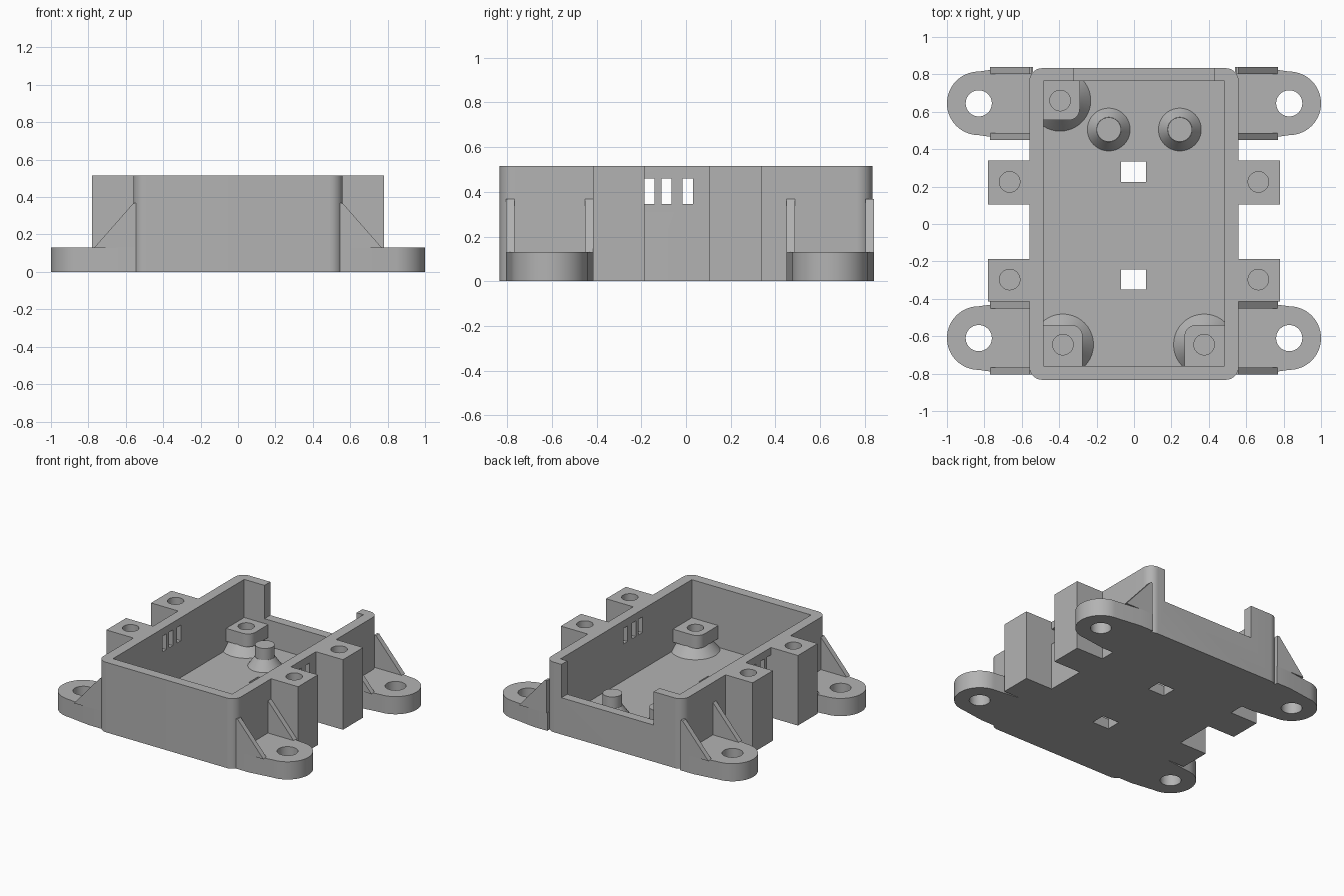
import bpy, bmesh
from math import cos, sin, pi

cube = bpy.data.objects.get("Cube")
if cube:
    bpy.data.objects.remove(cube)

grey = bpy.data.materials.new("plain grey")
grey.use_nodes = True
GREY = (0.45, 0.45, 0.45, 1)
grey.diffuse_color = GREY
grey.node_tree.nodes["Principled BSDF"].inputs["Base Color"].default_value = GREY

H, FLOOR, EAR = 0.515, 0.075, 0.13      # rim, floor and ear heights


def arc(cx, cy, r, a0, a1, n=12):
    return [(cx + r * cos(a0 + (a1 - a0) * i / n), cy + r * sin(a0 + (a1 - a0) * i / n))
            for i in range(n + 1)]


def circle(cx, cy, r, n=40):
    return arc(cx, cy, r, 0, 2 * pi, n)[:-1]


def rect(x0, x1, y0, y1):
    return [(x0, y0), (x1, y0), (x1, y1), (x0, y1)]


def loft(name, bottom, top, z0, z1):
    """Solid between two outlines with the same number of points."""
    bm = bmesh.new()
    lo = [bm.verts.new((x, y, z0)) for x, y in bottom]
    hi = [bm.verts.new((x, y, z1)) for x, y in top]
    bm.faces.new(lo)
    bm.faces.new(hi)
    for i in range(len(lo)):
        j = (i + 1) % len(lo)
        bm.faces.new((lo[i], lo[j], hi[j], hi[i]))
    bmesh.ops.recalc_face_normals(bm, faces=bm.faces)
    mesh = bpy.data.meshes.new(name)
    bm.to_mesh(mesh)
    bm.free()
    mesh.materials.append(grey)
    ob = bpy.data.objects.new(name, mesh)
    bpy.context.collection.objects.link(ob)
    return ob


def prism(name, outline, z0, z1):
    return loft(name, outline, outline, z0, z1)


def cut(ob, *cutters):
    """Subtract the cutters from the object, then discard them."""
    for c in cutters:
        mod = ob.modifiers.new("cut", 'BOOLEAN')
        mod.operation, mod.solver, mod.object = 'DIFFERENCE', 'EXACT', c
    bpy.context.view_layer.update()
    dg = bpy.context.evaluated_depsgraph_get()
    mesh = bpy.data.meshes.new_from_object(ob.evaluated_get(dg))
    ob.modifiers.clear()
    ob.data = mesh
    for c in cutters:
        bpy.data.objects.remove(c)


# Open tray with a lowered back wall, floor windows and side vents
W, D, R = 0.56, 0.833, 0.07
outline = []
for k, (sx, sy) in enumerate([(1, 1), (-1, 1), (-1, -1), (1, -1)]):
    outline += arc(sx * (W - R), sy * (D - R), R, k * pi / 2, (k + 1) * pi / 2)
tray = prism("tray", outline, 0, H)
cutters = [prism("cavity", rect(-0.485, 0.485, -0.76, 0.765), FLOOR, 1),
           prism("notch", rect(-0.32, 0.43, 0.7, 1), 0.27, 1)]
for y in (0.225, -0.35):
    cutters.append(prism("window", rect(-0.07, 0.065, y, y + 0.108), -0.1, 0.2))
for y in (-0.186, -0.11, -0.015):
    cutters.append(prism("vent", rect(-0.7, 0.7, y, y + 0.046), 0.345, 0.46))
cut(tray, *cutters)

for side, s in (("left", 1), ("right", -1)):
    # Square screw blocks on the long sides
    for end, y0, y1, yc in (("front", -0.415, -0.186, -0.297), ("back", 0.105, 0.34, 0.225)):
        block = prism(f"{side}_{end}_screw_block", rect(s * 0.55, s * 0.78, y0, y1), 0, H)
        cut(block, prism("hole", circle(s * 0.665, yc, 0.055), 0.1, 1))

    # Mounting ears with rounded ends and a pair of gussets
    for end, yc in (("front", -0.61), ("back", 0.645)):
        shape = [(0.54, -0.195), (0.65, -0.195)] + arc(0.83, 0, 0.17, -pi / 2, pi / 2, 28)
        shape += [(0.65, 0.195), (0.54, 0.195)]
        ear = prism(f"{side}_{end}_ear", [(s * x, yc + y) for x, y in shape], 0, EAR)
        cut(ear, prism("hole", circle(s * 0.83, yc, 0.07), -0.1, 1))
        for edge, y0 in (("outer", -0.195), ("inner", 0.158)):
            foot = rect(s * 0.545, s * 0.77, yc + y0, yc + y0 + 0.037)
            peak = rect(s * 0.545, s * 0.56, yc + y0, yc + y0 + 0.037)
            loft(f"{side}_{end}_{edge}_gusset", foot, peak, EAR - 0.002, 0.367)

# Corner posts: flared foot and a block with one rounded corner
for name, x, y in (("front_right", -0.38, -0.645), ("front_left", 0.375, -0.645),
                   ("back_right", -0.395, 0.66)):
    sx, sy = (1 if x > 0 else -1), (1 if y > 0 else -1)
    foot = loft(f"{name}_post_foot", circle(x, y, 0.168), circle(x, y, 0.103), FLOOR - 0.005, 0.145)
    shape = arc(x - sx * 0.045, y - sy * 0.045, 0.06, 0, pi / 2, 8)
    shape = [(x - sx * (0.045 + 0.06 * cos(a * pi / 16)), y - sy * (0.045 + 0.06 * sin(a * pi / 16)))
             for a in range(9)]
    wall_x, wall_y = sx * 0.49, sy * 0.77
    shape += [(wall_x, y - sy * 0.105), (wall_x, wall_y), (x - sx * 0.105, wall_y)]
    post = prism(f"{name}_post", shape, 0.14, 0.235)
    cut(post, prism("hole", circle(x, y, 0.055), 0.16, 1))

# Locating pegs on flared feet
for side, x in (("right", -0.135), ("left", 0.245)):
    loft(f"{side}_peg_foot", circle(x, 0.505, 0.118), circle(x, 0.505, 0.066), FLOOR - 0.005, 0.145)
    prism(f"{side}_peg", circle(x, 0.505, 0.065), 0.14, 0.23)

# Smooth the round surfaces, keep the edges crisp
bpy.ops.object.select_all(action='DESELECT')
for ob in bpy.context.collection.objects:
    if ob.type == 'MESH':
        ob.select_set(True)
        bpy.context.view_layer.objects.active = ob
bpy.ops.object.shade_smooth_by_angle(angle=0.5)
